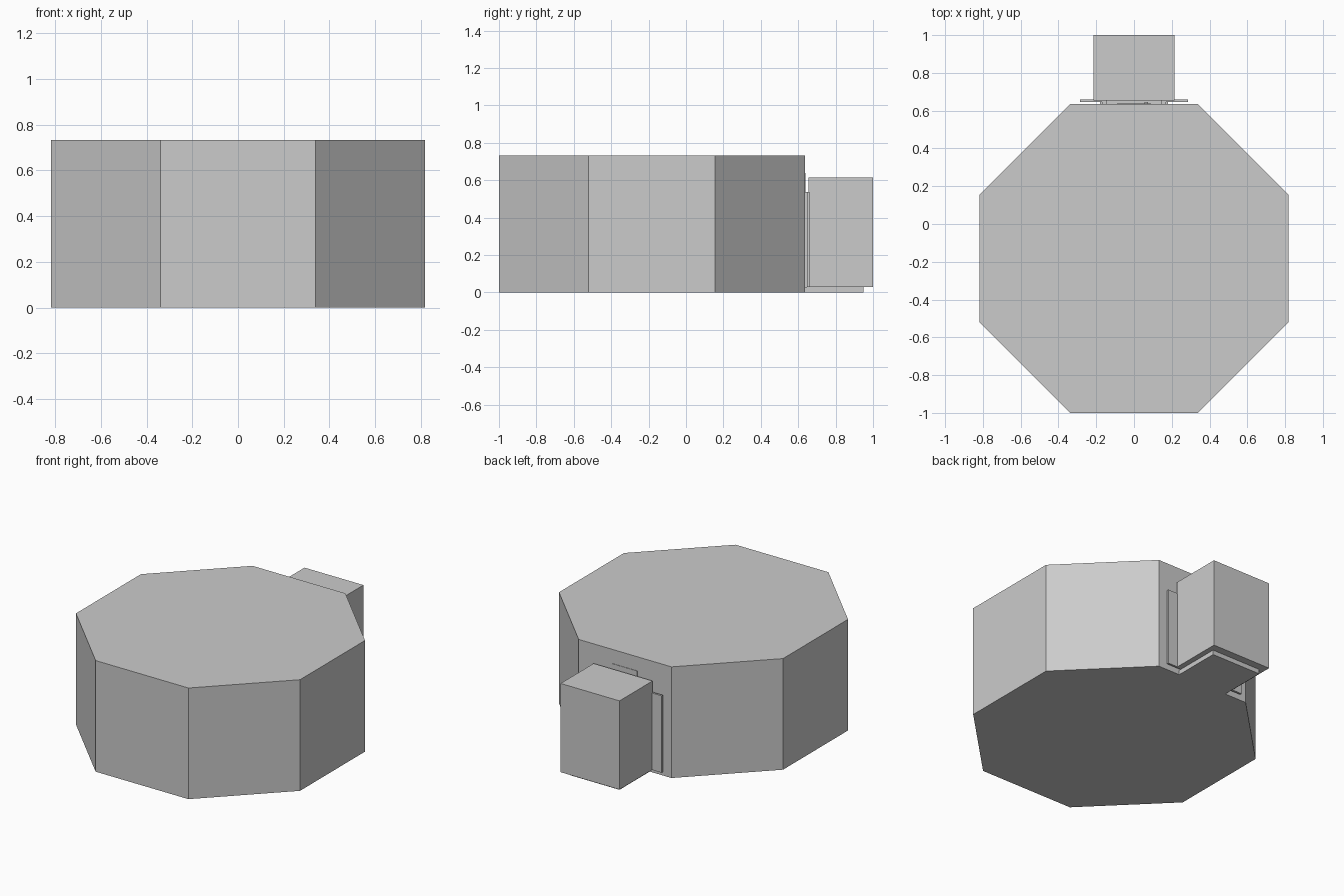
import bpy, bmesh
from math import pi, cos, sin

if "Cube" in bpy.data.objects:
    bpy.data.objects.remove(bpy.data.objects["Cube"])

BACK = 0.635       # rear wall plane
HALF = 0.8175      # half width across flats


def finish(name, bm):
    bmesh.ops.recalc_face_normals(bm, faces=bm.faces)
    mesh = bpy.data.meshes.new(name)
    bm.to_mesh(mesh)
    bm.free()
    obj = bpy.data.objects.new(name, mesh)
    bpy.context.collection.objects.link(obj)
    return obj


def prism(name, sides, radius, height, centre, turn=0.0):
    bm = bmesh.new()
    ring = [bm.verts.new((centre[0] + radius * cos(turn + 2 * pi * i / sides),
                          centre[1] + radius * sin(turn + 2 * pi * i / sides),
                          centre[2])) for i in range(sides)]
    base = bm.faces.new(ring)
    top = bmesh.ops.extrude_face_region(bm, geom=[base], use_keep_orig=True)
    bmesh.ops.translate(bm, vec=(0, 0, height),
                        verts=[v for v in top["geom"] if isinstance(v, bmesh.types.BMVert)])
    return finish(name, bm)


def box(name, x, y, z):
    bm = bmesh.new()
    bmesh.ops.create_cube(bm, size=1)
    for v in bm.verts:
        v.co = [lo + (c + 0.5) * (hi - lo) for c, (lo, hi) in zip(v.co, (x, y, z))]
    return finish(name, bm)


# Octagonal main body
prism("octagonal_body", 8, HALF / cos(pi / 8), 0.733, (0, BACK - HALF, 0), pi / 8)

# Rear block standing on a thin slab
box("rear_block", (-0.215, 0.215), (0.655, 1.0), (0.03, 0.615))
box("rear_slab", (-0.18, 0.18), (BACK - 0.005, 0.95), (0, 0.03))

# Thin panel on the rear wall, with its small knob
box("wall_panel", (-0.09, 0.09), (BACK - 0.002, BACK + 0.003), (0.03, 0.64))
box("panel_knob", (0.055, 0.075), (BACK, 0.645), (0.25, 0.28))

# Side leaves and the spacers that hold them off the wall
for side, s in (("left", -1), ("right", 1)):
    box(side + "_leaf", sorted((s * 0.145, s * 0.285)), (0.647, 0.66), (0.03, 0.537))
    box(side + "_spacer", sorted((s * 0.145, s * 0.17)), (BACK - 0.002, 0.648), (0.03, 0.537))
